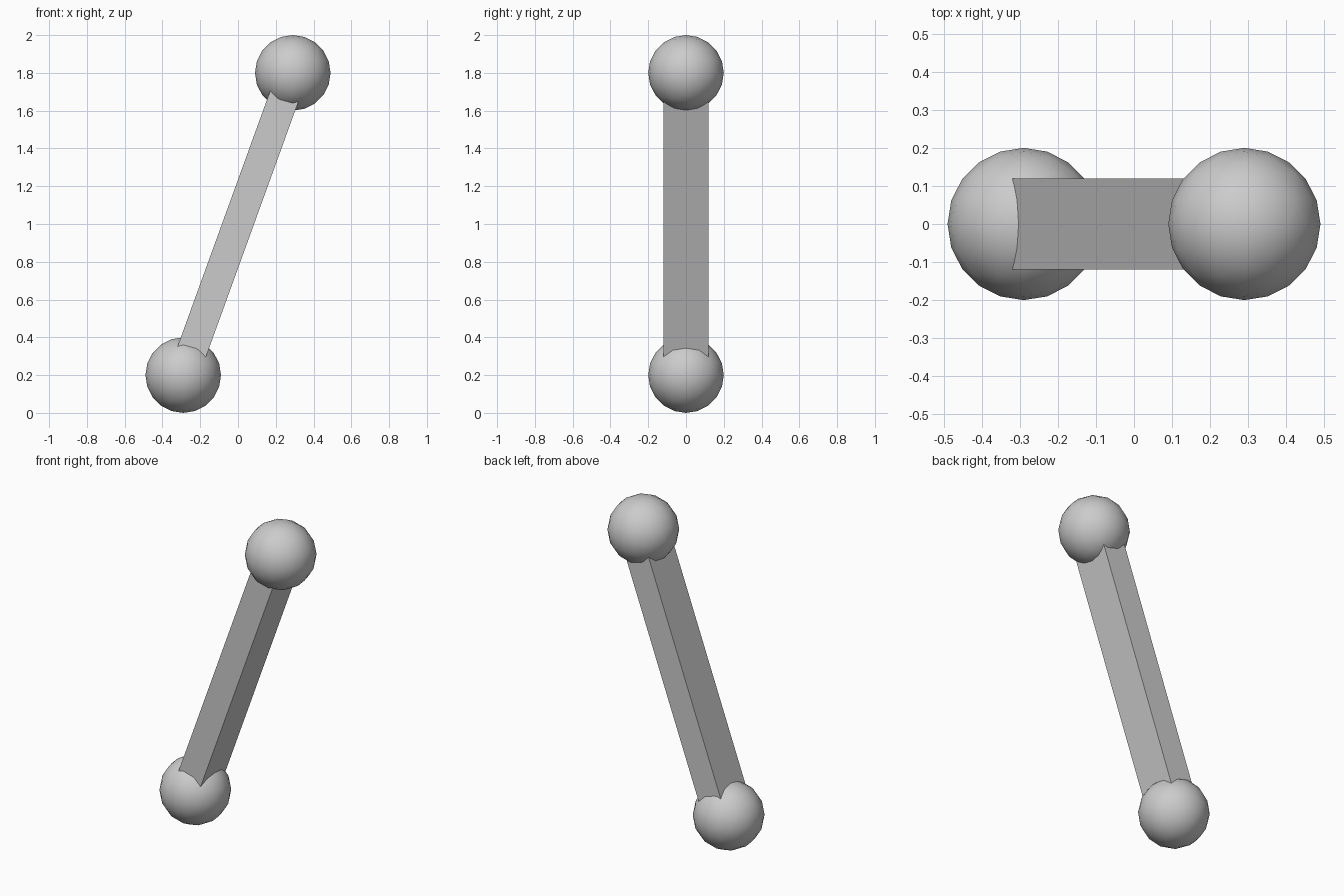
import bpy
import bmesh
from math import sin, pi
from mathutils import Vector, Matrix

default = bpy.data.objects.get("Cube")
if default:
    bpy.data.objects.remove(default, do_unlink=True)

GREY = (0.6, 0.6, 0.6, 1.0)
grey = bpy.data.materials.new("plain grey")
grey.use_nodes = True
grey.diffuse_color = GREY
grey.node_tree.nodes["Principled BSDF"].inputs["Base Color"].default_value = GREY

RADIUS = 0.2
LOWER = Vector((-0.29, 0, RADIUS))
UPPER = Vector((0.29, 0, 2 - RADIUS))


def add_object(name, bm, smooth):
    bmesh.ops.recalc_face_normals(bm, faces=bm.faces)
    mesh = bpy.data.meshes.new(name)
    bm.to_mesh(mesh)
    bm.free()
    mesh.materials.append(grey)
    mesh.polygons.foreach_set("use_smooth", [smooth] * len(mesh.polygons))
    obj = bpy.data.objects.new(name, mesh)
    bpy.context.collection.objects.link(obj)
    return obj


def add_ball(name, centre):
    # Octahedron divided evenly and rounded, twenty sides around each axis
    bm = bmesh.new()
    bmesh.ops.create_uvsphere(bm, u_segments=4, v_segments=2, radius=1)
    bmesh.ops.subdivide_edges(bm, edges=bm.edges[:], cuts=4, use_grid_fill=True)
    for v in bm.verts:
        v.co = Vector([sin(c * pi / 2) for c in v.co]).normalized() * RADIUS
    add_object(name, bm, True).location = centre


# Balls at both ends
add_ball("lower_ball", LOWER)
add_ball("upper_ball", UPPER)

# Flat leaning bar joining the ball centres
axis = UPPER - LOWER
bm = bmesh.new()
bmesh.ops.create_cube(bm, size=1, matrix=Matrix.Diagonal((0.16, 0.24, axis.length, 1)))
bar = add_object("connecting_bar", bm, False)
bar.location = (LOWER + UPPER) / 2
bar.rotation_euler.y = Vector((0, 0, 1)).angle(axis)
